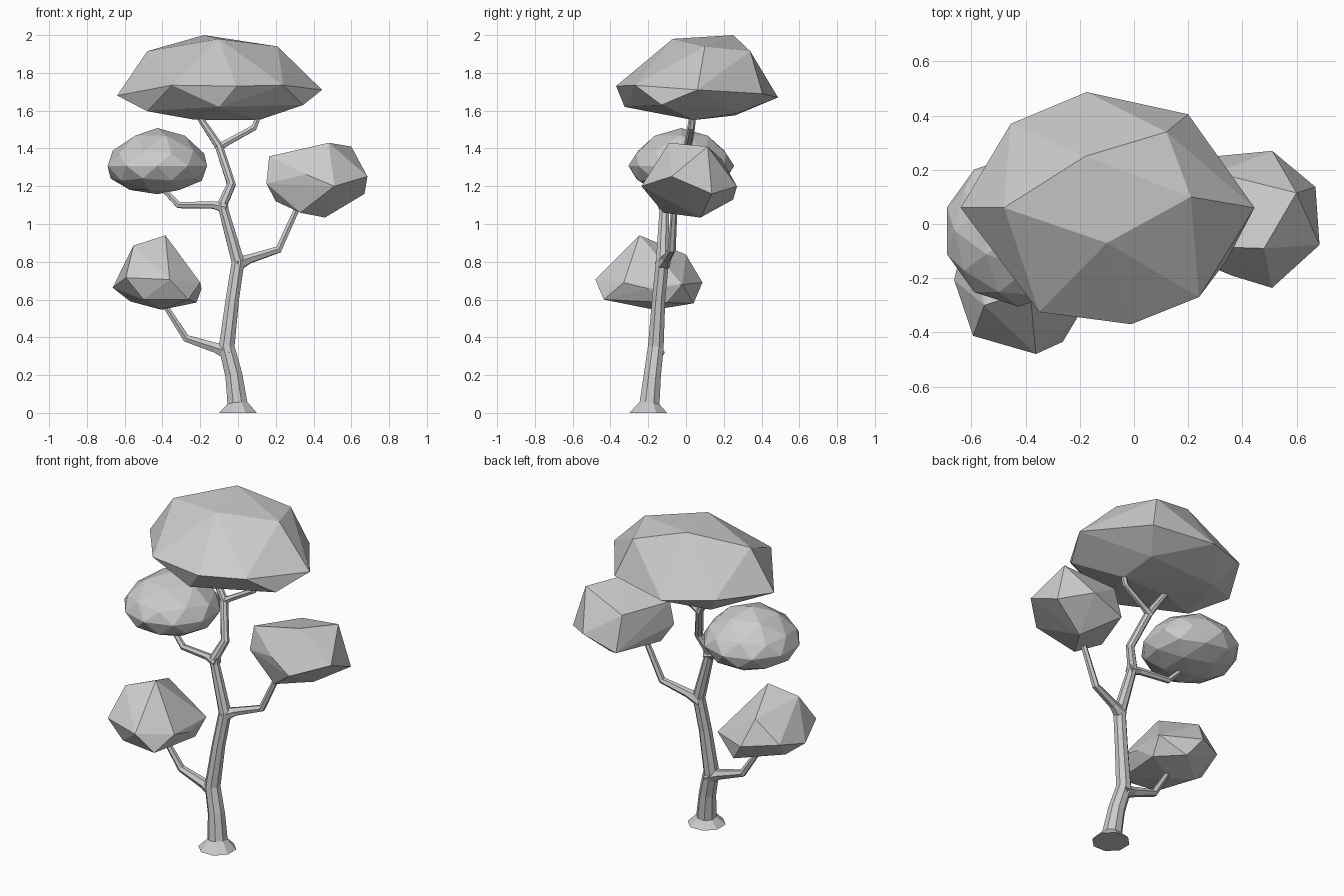
import bpy, bmesh, math
from mathutils import Vector


def finish(bm, name):
    bmesh.ops.recalc_face_normals(bm, faces=bm.faces)
    mesh = bpy.data.meshes.new(name)
    bm.to_mesh(mesh)
    bm.free()
    obj = bpy.data.objects.new(name, mesh)
    bpy.context.collection.objects.link(obj)
    return obj


def limb(name, path, sides):
    """Tapered faceted tube along (x, y, z, radius) points."""
    bm = bmesh.new()
    pts = [Vector(p[:3]) for p in path]
    last = len(pts) - 1
    rings = []
    for i, p in enumerate(pts):
        d = Vector((0, 0, 0))
        if i > 0:
            d += (p - pts[i - 1]).normalized()
        if i < last:
            d += (pts[i + 1] - p).normalized()
        if p.z == 0:
            d = Vector((0, 0, 1))          # flat foot on the ground
        q = Vector((0, 0, 1)).rotation_difference(d.normalized())
        r = path[i][3]
        ring = []
        for k in range(sides):
            a = math.tau * (k + 0.5) / sides
            ring.append(bm.verts.new(p + q @ Vector((r * math.cos(a), r * math.sin(a), 0))))
        rings.append(ring)
    for a, b in zip(rings, rings[1:]):
        for k in range(sides):
            n = (k + 1) % sides
            bm.faces.new((a[k], a[n], b[n], b[k]))
    bm.faces.new(rings[0])
    bm.faces.new(rings[-1])
    return finish(bm, name)


def foliage(name, corners):
    """Faceted clump: convex hull of a few corner points."""
    bm = bmesh.new()
    for c in corners:
        bm.verts.new(c)
    bmesh.ops.convex_hull(bm, input=bm.verts[:])
    loose = [v for v in bm.verts if not v.link_faces]
    bmesh.ops.delete(bm, geom=loose, context='VERTS')
    return finish(bm, name)


# Trunk, flared at the foot, ending in the left arm of the top fork
limb("trunk", [(0, -.2, 0, .108), (-.003, -.193, .05, .057), (-.022, -.178, .2, .049),
               (-.06, -.16, .35, .045), (-.03, -.145, .6, .038), (.0, -.125, .8, .037),
               (-.075, -.115, 1.07, .028), (-.08, -.11, 1.11, .029),
               (-.035, -.075, 1.21, .025), (-.1, .01, 1.41, .023),
               (-.24, .04, 1.62, .015)], 8)

# Branches, thick where they leave the trunk
limb("top_fork_branch", [(-.11, .01, 1.4, .024), (-.06, .015, 1.43, .019),
                         (.085, .03, 1.51, .018), (.12, .04, 1.6, .014)], 6)
limb("right_branch", [(-.01, -.125, .785, .042), (.06, -.105, .815, .026),
                      (.215, -.075, .865, .021), (.33, -.06, 1.12, .016)], 6)
limb("upper_left_branch", [(-.06, -.115, 1.085, .034), (-.13, -.105, 1.1, .021),
                           (-.315, -.08, 1.1, .019), (-.42, -.06, 1.21, .014)], 6)
limb("lower_left_branch", [(-.045, -.16, .32, .048), (-.12, -.158, .345, .03),
                           (-.275, -.155, .395, .022), (-.4, -.17, .59, .015)], 6)

# Big crown
foliage("crown_foliage", [
    (-.18, .25, 2.0), (.21, .1, 1.94), (-.1, -.07, 1.98), (-.48, .06, 1.915), (.12, .34, 1.915),
    (.445, .06, 1.71), (.24, -.27, 1.735), (-.01, -.37, 1.73), (-.35, -.325, 1.735),
    (-.64, .06, 1.68), (-.455, .37, 1.70), (-.175, .487, 1.67), (.2, .405, 1.69),
    (-.1, -.325, 1.62), (.345, -.13, 1.63), (-.48, -.1, 1.597), (.11, .04, 1.55),
    (-.23, .03, 1.552), (-.35, .26, 1.575), (.1, .27, 1.585)])

# Right clump
foliage("right_foliage", [
    (.6, .115, 1.41), (.48, -.09, 1.43), (.685, -.077, 1.252), (.67, .137, 1.16),
    (.51, .27, 1.2), (.51, -.236, 1.2), (.3, .25, 1.13), (.36, -.19, 1.263),
    (.165, -.08, 1.358), (.15, -.1, 1.215), (.46, .077, 1.034), (.33, -.12, 1.06),
    (.2, -.04, 1.12), (.3, .19, 1.34)])

# Lower left clump
foliage("lower_left_foliage", [
    (-.384, -.246, .94), (-.553, -.3, .886), (-.362, -.48, .706), (-.594, -.413, .716),
    (-.664, -.207, .663), (-.263, -.435, .6), (-.193, -.2, .658), (-.405, -.167, .546),
    (-.22, -.1, .584), (-.43, .087, .69), (-.35, .04, .58), (-.47, 0, .838),
    (-.5, -.4, .6), (-.2, -.33, .69), (-.2, -.02, .68), (-.62, -.02, .71), (-.57, -.15, .59)])

# Upper left clump: squashed sphere, peaked above and flatter underneath
bm = bmesh.new()
bmesh.ops.create_icosphere(bm, subdivisions=2, radius=1)
for v in bm.verts:
    z = v.co.z
    z = .2 * z ** 1.4 if z > 0 else .15 * z
    v.co = (-.427 + .277 * v.co.x, -.025 + .28 * v.co.y, 1.308 + z)
finish(bm, "upper_left_foliage")
